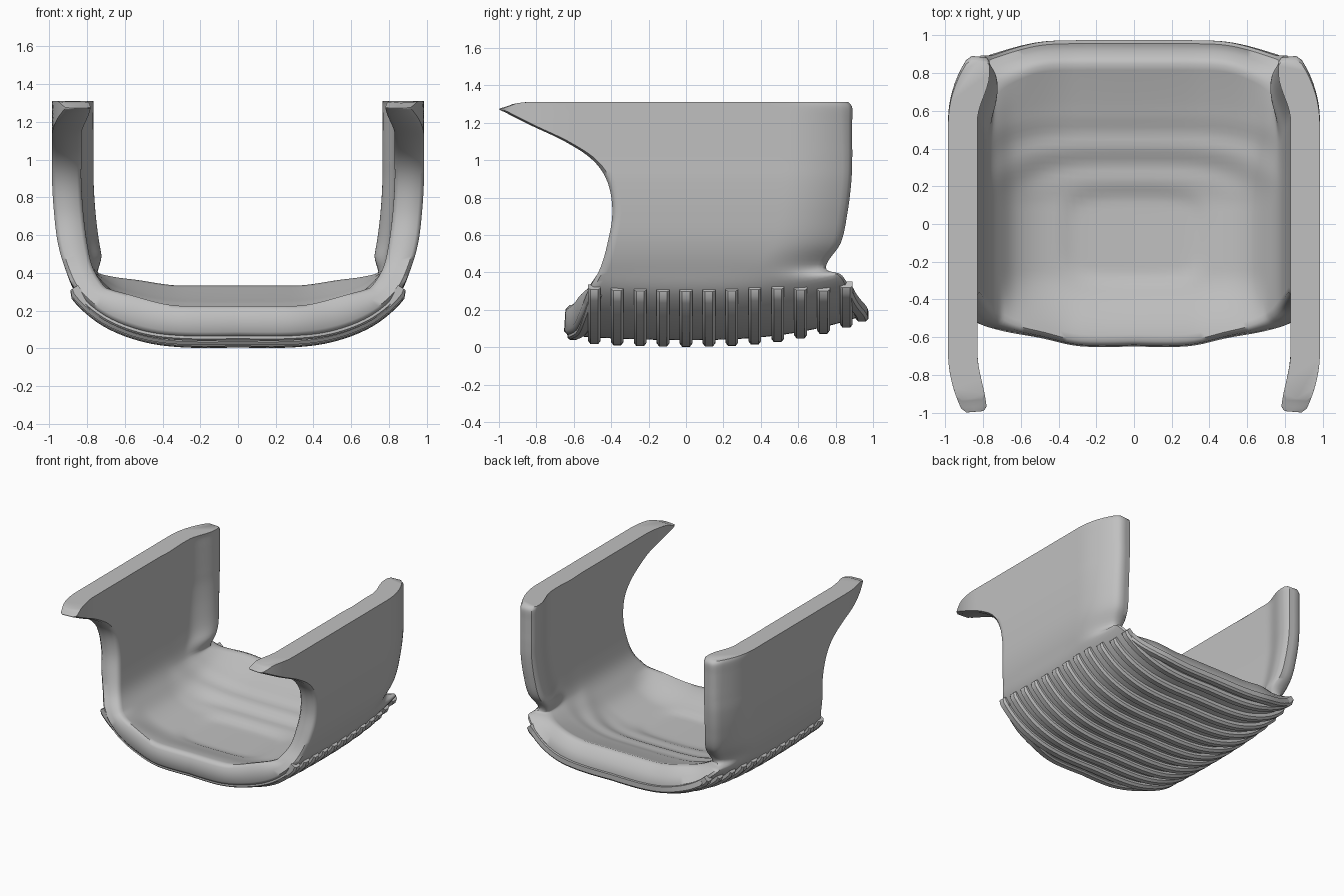
import bpy, bmesh, math
from mathutils import Vector

cube = bpy.data.objects.get("Cube")
if cube:
    bpy.data.objects.remove(cube)

grey = bpy.data.materials.new("plain_grey")
grey.use_nodes = True
GREY = (0.53, 0.53, 0.53, 1)
grey.diffuse_color = GREY
grey.node_tree.nodes["Principled BSDF"].inputs["Base Color"].default_value = GREY

# Stations from floor centre to wall top: outer x, z, inner x, z, front y, back y
STATIONS = [
    (0, .04, 0, .145, -.65, .97),
    (.28, .04, .28, .15, -.65, .97),
    (.5, .07, .48, .175, -.605, .96),
    (.7, .15, .62, .235, -.57, .91),
    (.85, .28, .71, .33, -.525, .85),
    (.915, .42, .77, .43, -.46, .75),
    (.955, .56, .8, .56, -.42, .83),
    (.975, .72, .82, .72, -.395, .865),
    (.985, .88, .83, .88, -.42, .885),
    (.985, 1, .83, 1, -.5, .89),
    (.985, 1.1, .83, 1.1, -.65, .89),
    (.985, 1.2, .83, 1.2, -.86, .89),
    (.985, 1.28, .83, 1.28, -1, .89),
    (.985, 1.31, .83, 1.31, -.93, .87),
]
LAST = len(STATIONS) - 1


def smooth(a, b, t):
    t = min(max((t - a) / (b - a), 0), 1)
    return t * t * (3 - 2 * t)


def station(s):
    """Catmull-Rom interpolation of the stations."""
    i = min(int(s), LAST - 1)
    t = s - i
    p = [STATIONS[min(abs(k), LAST)] for k in range(i - 1, i + 3)]
    return [b + .5 * t * (c - a + t * (2 * a - 5 * b + 4 * c - d + t * (3 * (b - c) + d - a)))
            for a, b, c, d in zip(*p)]


def curl(y, back):
    """How far a point lies into the curled back edge and front tip, each 0 to 1."""
    return max(1 - (back - y) / .36, 0), max((-y - .68) / .32, 0)


def outer(s, y):
    side = math.copysign(1, s)
    x, z, _, _, _, back = station(abs(s))
    low = 1 - smooth(.28, .45, z)
    rear, tip = curl(y, back)
    x -= (1 - low) * (.11 * rear ** 2.2 + .08 * tip ** 2)
    lift = .15 * max(y, 0) ** 2.5 + .06 * min(y, 0) ** 2
    return Vector((side * x, y, z + low * lift))


def inner(s, y):
    side = math.copysign(1, s)
    _, _, x, z, _, back = station(abs(s))
    wall = smooth(.36, .5, z)
    # Dished seat: the floor rises to the rear and front rims
    rear_rim = .34 + .07 * smooth(.3, .75, x)
    front_rim = .225 + .1 * smooth(.3, .75, x)
    z += max(rear_rim - z, 0) * max((y - .1) / .77, 0) ** 1.4
    z += max(front_rim - z, 0) * smooth(.25, .62, -y)
    # Shallow rounded terraces around the middle
    r = ((x / .36) ** 4 + ((y + .065) / .235) ** 4) ** .25
    z -= .014 * (1 - smooth(.85, 1.15, r))
    z += .008 * math.sin((r - 1) * 2.5 * math.pi) * smooth(.15, .3, y) * (1 - smooth(2, 3, r))
    rear, tip = curl(y, back)
    x -= wall * (.065 * smooth(.1, .8, rear) + .05 * smooth(0, 1, tip))
    return Vector((side * x, y, z))


def finish(name, bm, angle):
    bmesh.ops.recalc_face_normals(bm, faces=bm.faces)
    mesh = bpy.data.meshes.new(name)
    bm.to_mesh(mesh)
    bm.free()
    mesh.materials.append(grey)
    obj = bpy.data.objects.new(name, mesh)
    bpy.context.collection.objects.link(obj)
    bpy.ops.object.select_all(action='DESELECT')
    obj.select_set(True)
    bpy.context.view_layer.objects.active = obj
    bpy.ops.object.shade_smooth_by_angle(angle=math.radians(angle))


def loft(name, rings, angle):
    """Skin a list of closed rings and cap both ends."""
    bm = bmesh.new()
    rows = [[bm.verts.new(p) for p in ring] for ring in rings]
    n = len(rows[0])
    for a, b in zip(rows, rows[1:]):
        for i in range(n):
            j = (i + 1) % n
            bm.faces.new((a[i], a[j], b[j], b[i]))
    bm.faces.new(rows[0])
    bm.faces.new(rows[-1])
    finish(name, bm, angle)


# Shell: U-shaped floor and walls with rounded rims, skinned from wall top to wall top
ROWS, STEPS, ROUND = 44, 6, .022


def shell_ring(s):
    _, z, _, _, front, back = station(abs(s))
    low = 1 - smooth(.28, .45, z)
    ends = {outer: (front, back), inner: (front + .01, back - .01 - .09 * low)}

    def strip(surface):
        a, b = ends[surface][0] + ROUND, ends[surface][1] - ROUND
        return [surface(s, a + (b - a) * k / ROWS) for k in range(ROWS + 1)]

    def rim(end):
        a, b = outer(s, ends[outer][end]), inner(s, ends[inner][end])
        return [a.lerp(b, t) for t in (.14, .5, .86)]

    ring = strip(outer) + rim(1) + strip(inner)[::-1] + rim(0)[::-1]
    # Round the front tips down a little
    for p in ring:
        p.z -= .02 * smooth(.85, 1, -p.y) * smooth(1.25, 1.31, p.z)
    return ring


loft("shell", [shell_ring(k / STEPS) for k in range(-LAST * STEPS, LAST * STEPS + 1)], 50)


# Ribs: raised bars wrapped around the underside
def rib(name, y_at, reach, half=.034, height=.036):
    rings = []
    for k in range(-24, 25):
        s = reach * k / 24
        y = y_at(s)
        tangent = outer(s + .05, y) - outer(s - .05, y)
        normal = Vector((tangent.z, 0, -tangent.x)).normalized()
        taper = 1 if abs(k) < 24 else .6
        base = outer(s, y)
        rings.append([base + normal * h + Vector((0, dy, 0)) for dy, h in (
            (-half, -.025), (-half, height * .5 * taper), (-half * .6, height * taper),
            (half * .6, height * taper), (half, height * .5 * taper), (half, -.025))])
    loft(name, rings, 35)


for i in range(12):
    y = -.49 + i * .1225
    rib(f"rib_{i + 1}", lambda s, y=y: y, 4.2 - .55 * smooth(.4, .86, y))
rib("back_rim_rib", lambda s: station(abs(s))[5] - .03, 3.4, .034, .03)
rib("front_rim_rib", lambda s: station(abs(s))[4] + .05, 3.9, .03, .02)
